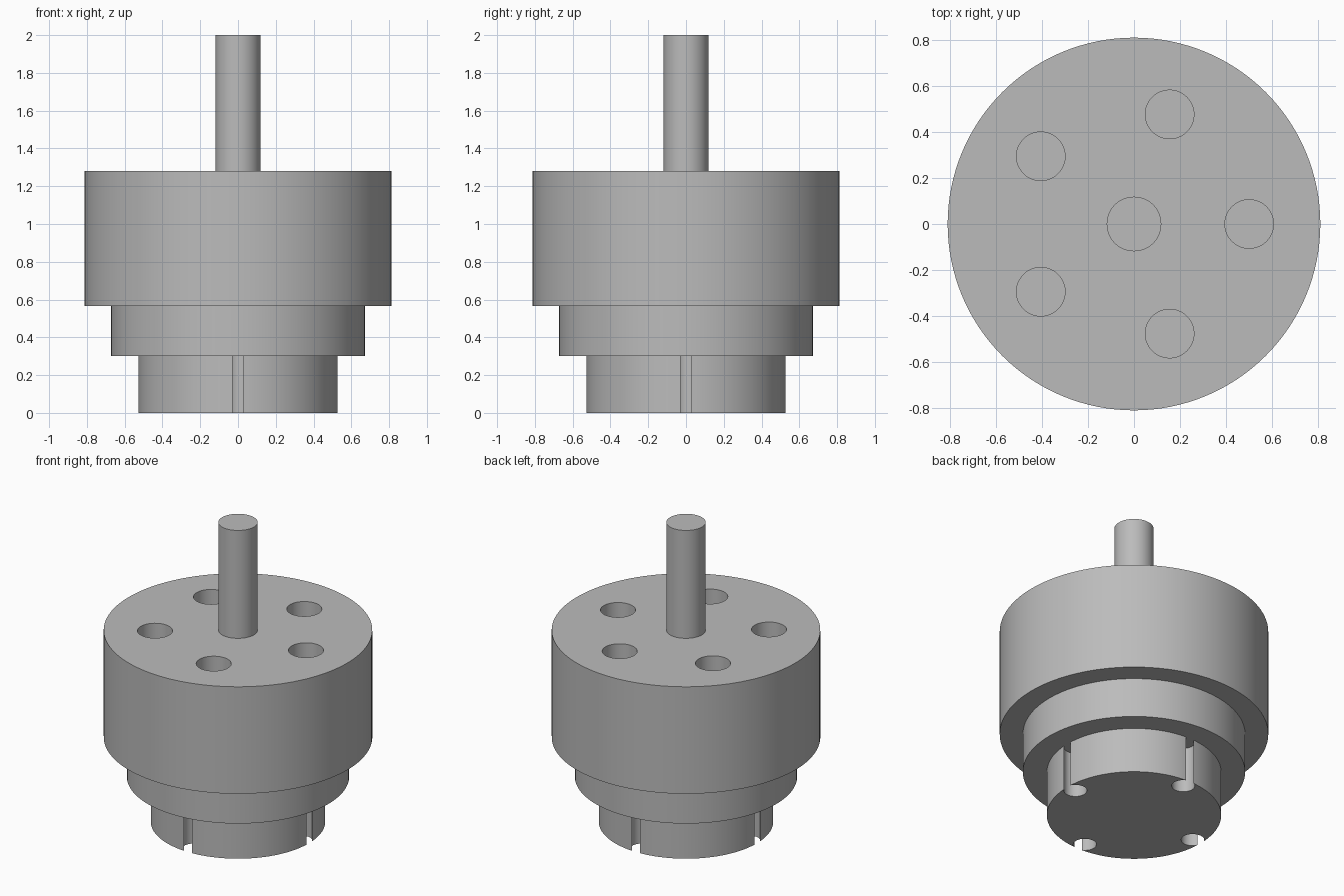
import bpy
import math

if "Cube" in bpy.data.objects:
    bpy.data.objects.remove(bpy.data.objects["Cube"], do_unlink=True)

# One plain grey metal
GREY = (0.5, 0.5, 0.5, 1.0)
metal = bpy.data.materials.new("grey_metal")
metal.use_nodes = True
metal.diffuse_color = GREY
metal.node_tree.nodes["Principled BSDF"].inputs["Base Color"].default_value = GREY


def cylinder(name, radius, bottom, top, x=0, y=0, sides=128):
    bpy.ops.mesh.primitive_cylinder_add(
        vertices=sides, radius=radius, depth=top - bottom,
        location=(x, y, (bottom + top) / 2))
    obj = bpy.context.object
    obj.name = name
    obj.data.materials.append(metal)
    return obj


def drill_ring(target, name, count, ring, start, radius, bottom, top):
    """Cut evenly spaced round holes around the axis of the target."""
    for i in range(count):
        a = start + math.tau * i / count
        cutter = cylinder(name, radius, bottom, top,
                          ring * math.cos(a), ring * math.sin(a), 48)
        mod = target.modifiers.new(name, 'BOOLEAN')
        mod.operation = 'DIFFERENCE'
        mod.solver = 'EXACT'
        mod.object = cutter
        bpy.ops.object.select_all(action='DESELECT')
        bpy.context.view_layer.objects.active = target
        target.select_set(True)
        bpy.ops.object.modifier_apply(modifier=mod.name)
        bpy.data.objects.remove(cutter, do_unlink=True)


# Stacked round tiers and the drive shaft
base = cylinder("slotted_base", 0.527, 0, 0.302)
collar = cylinder("middle_collar", 0.672, 0.302, 0.566)
body = cylinder("main_body", 0.812, 0.566, 1.28)
shaft = cylinder("shaft", 0.119, 1.28, 2.0, sides=64)

# Five holes down through the body, four open grooves in the base rim
drill_ring(body, "body_hole", 5, 0.502, 0, 0.106, 0.5, 1.4)
drill_ring(base, "base_groove", 4, 0.463, 0, 0.07, -0.1, 0.4)

# Smooth round walls with crisp rims
for part in (base, collar, body, shaft):
    bpy.ops.object.select_all(action='DESELECT')
    bpy.context.view_layer.objects.active = part
    part.select_set(True)
    bpy.ops.object.shade_smooth_by_angle(angle=math.radians(30))
